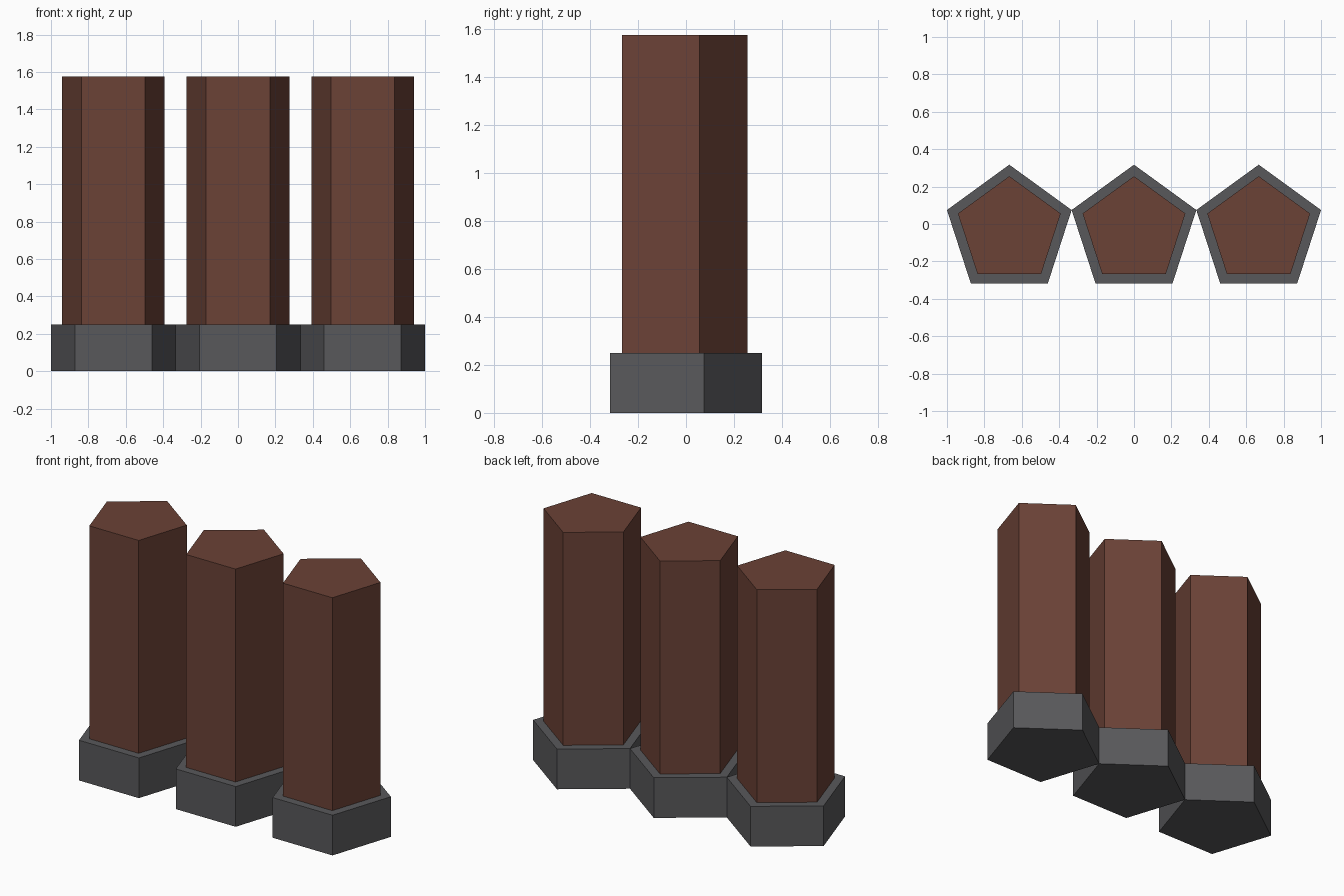
import bpy, math

if "Cube" in bpy.data.objects:
    bpy.data.objects.remove(bpy.data.objects["Cube"])


def material(name, color):
    m = bpy.data.materials.new(name)
    m.diffuse_color = (*color, 1)
    m.use_nodes = True
    m.node_tree.nodes["Principled BSDF"].inputs["Base Color"].default_value = m.diffuse_color
    return m


brown = material("brown", (0.147, 0.054, 0.037))
gray = material("dark gray", (0.099, 0.099, 0.105))

SIDES = 5
CENTER_Y = -0.0335  # pentagon centre, so that its bounds are centred on y = 0


def prism(name, x, radius, z0, z1, mat):
    """Upright pentagonal prism with one corner pointing to the back (+y)."""
    ring = [(x + radius * math.sin(math.tau * i / SIDES),
             CENTER_Y + radius * math.cos(math.tau * i / SIDES))
            for i in reversed(range(SIDES))]  # counter-clockwise from above
    verts = [(px, py, z) for z in (z0, z1) for px, py in ring]
    faces = [tuple(reversed(range(SIDES))), tuple(range(SIDES, 2 * SIDES))]
    for i in range(SIDES):
        j = (i + 1) % SIDES
        faces.append((i, j, j + SIDES, i + SIDES))
    mesh = bpy.data.meshes.new(name)
    mesh.from_pydata(verts, [], faces)
    mesh.materials.append(mat)
    obj = bpy.data.objects.new(name, mesh)
    bpy.context.collection.objects.link(obj)


# Three columns in a row, each on a wider plinth touching its neighbour
for side, x in (("left", -0.6667), ("middle", 0.0), ("right", 0.6667)):
    prism(side + "_plinth", x, 0.3505, 0.0, 0.25, gray)
    prism(side + "_column", x, 0.289, 0.25, 1.575, brown)
